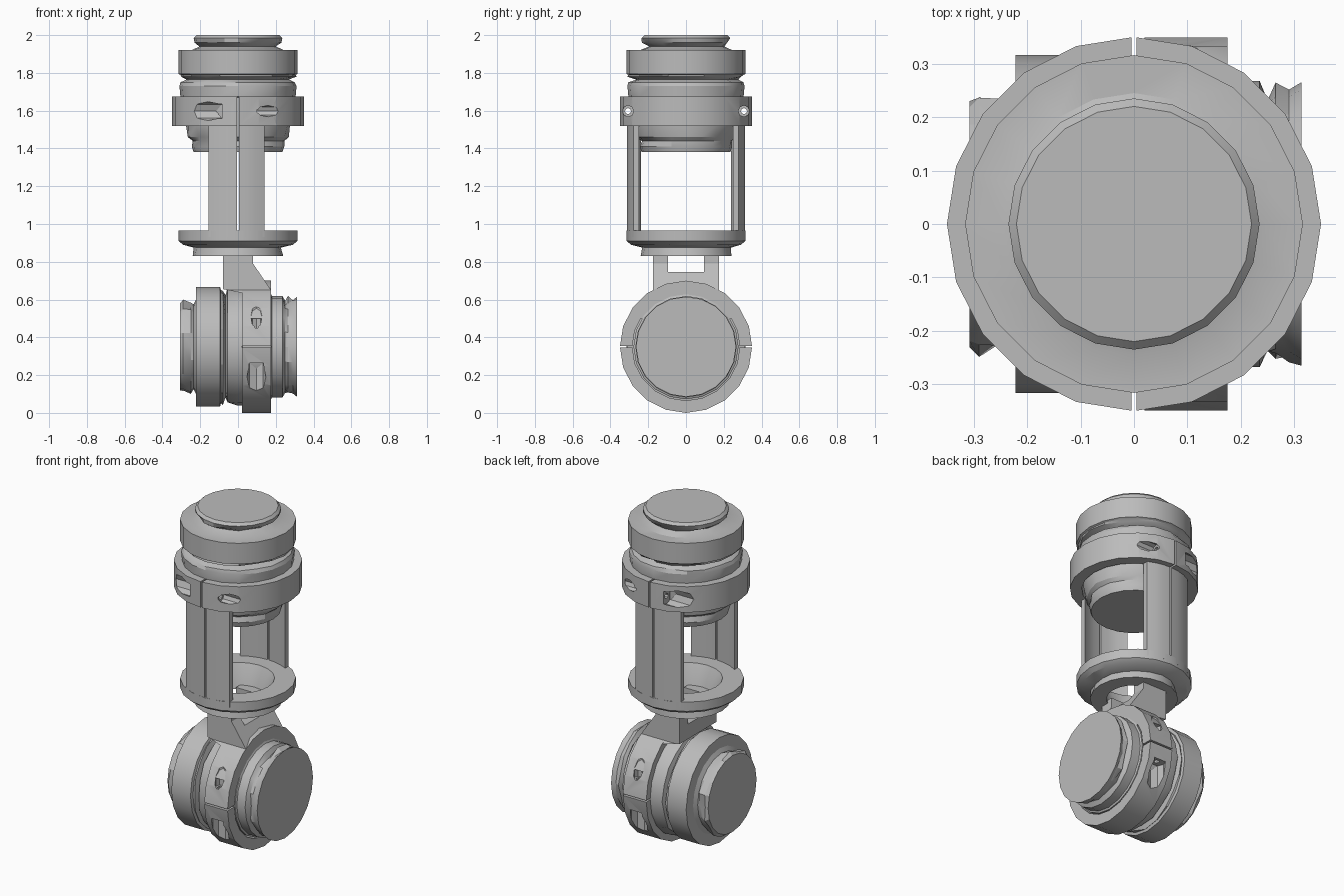
import bpy, bmesh, math, random
from mathutils import Vector

random.seed(4)
if "Cube" in bpy.data.objects:
    bpy.data.objects.remove(bpy.data.objects["Cube"])

grey = bpy.data.materials.new("plain_grey")
grey.use_nodes = True
grey.diffuse_color = (0.5, 0.5, 0.5, 1)
grey.node_tree.nodes["Principled BSDF"].inputs["Base Color"].default_value = (0.5, 0.5, 0.5, 1)

PIVOT = 0.35      # height of the lower joint axis
CLAMP = 0.35      # outer radius of both clamps
BORE = 0.285      # inner radius of both clamps
BOLT = 0.307      # bolt distance from the joint axis


def to_joint(p):
    """Turn a point built around z so that its axis is x, at the lower joint."""
    return Vector((p[2], p[0], p[1] + PIVOT))


def finish(name, bm):
    bmesh.ops.recalc_face_normals(bm, faces=bm.faces)
    mesh = bpy.data.meshes.new(name)
    bm.to_mesh(mesh)
    bm.free()
    ob = bpy.data.objects.new(name, mesh)
    bpy.context.collection.objects.link(ob)
    mesh.materials.append(grey)
    return ob


def smooth(ob, angle=25):
    bpy.ops.object.select_all(action='DESELECT')
    ob.select_set(True)
    bpy.context.view_layer.objects.active = ob
    bpy.ops.object.shade_smooth_by_angle(angle=math.radians(angle))


def lathe(name, profile, sides=20, joint=False, hollow=False):
    """Spin (radius, height[, roughness]) points; hollow closes the loop."""
    bm = bmesh.new()
    rings = []
    for r, h, *rough in profile:
        ring = []
        for i in range(sides):
            a = math.tau * i / sides
            rr = r - (random.uniform(0, rough[0]) if rough else 0)
            p = Vector((rr * math.cos(a), rr * math.sin(a), h))
            ring.append(bm.verts.new(to_joint(p) if joint else p))
        rings.append(ring)
    pairs = list(zip(rings, rings[1:]))
    if hollow:
        pairs.append((rings[-1], rings[0]))
    else:
        bm.faces.new(rings[0])
        bm.faces.new(rings[-1])
    for lo, hi in pairs:
        for i in range(sides):
            j = (i + 1) % sides
            bm.faces.new((lo[i], lo[j], hi[j], hi[i]))
    ob = finish(name, bm)
    smooth(ob)
    return ob


def prism(name, outline, place, start, end):
    """Extrude a 2D outline; place(u, v, w) gives the 3D point."""
    bm = bmesh.new()
    a, b = ([bm.verts.new(place(u, v, w)) for u, v in outline] for w in (start, end))
    bm.faces.new(a)
    bm.faces.new(b)
    for i in range(len(a)):
        j = (i + 1) % len(a)
        bm.faces.new((a[i], a[j], b[j], b[i]))
    return finish(name, bm)


def cut(ob, tool, operation='DIFFERENCE'):
    mod = ob.modifiers.new("cut", 'BOOLEAN')
    mod.object, mod.operation, mod.solver = tool, operation, 'EXACT'
    bpy.ops.object.select_all(action='DESELECT')
    bpy.context.view_layer.objects.active = ob
    ob.select_set(True)
    bpy.ops.object.modifier_apply(modifier=mod.name)
    bpy.data.objects.remove(tool)


def clamp(name, low, high, joint, flip):
    """Split clamp ring with a slit, bolt holes and counterbores on both sides."""
    ring = lathe(name, [(BORE, low), (CLAMP, low), (CLAMP, high), (BORE, high)],
                 joint=joint, hollow=True)
    mid = (low + high) / 2

    def place(u, v, w):
        p = Vector((w * flip, u, v))
        return to_joint(Vector((p.y, p.x, p.z))) if joint else p

    def disc(radius, y):
        return [(y + radius * math.cos(math.tau * i / 8), mid + radius * math.sin(math.tau * i / 8))
                for i in range(8)]

    for side in (-1, 1):
        y = side * BOLT
        slit = [(side * 0.25, low - 0.1), (side * 0.4, low - 0.1),
                (side * 0.4, high + 0.1), (side * 0.25, high + 0.1)]
        for outline, start, end in ((slit, -0.005, 0.005), (disc(0.016, y), -0.4, 0.4),
                                    (disc(0.05, y), -0.4, -0.085), (disc(0.03, y), 0.1, 0.4)):
            if joint:
                # the slit of the lower clamp lies across the level bolt plane
                tool = prism("cutter", outline, lambda u, v, w: Vector((v, u, PIVOT + w * flip)), start, end)
            else:
                tool = prism("cutter", outline, place, start, end)
            cut(ring, tool)
    smooth(ring)
    return ring


# Upper motor: lower end, body, rough groove, collar and top cap
lathe("upper_motor", [
    (0.235, 1.38), (0.245, 1.41), (0.25, 1.44, 0.02), (0.275, 1.46, 0.02), (0.275, 1.52),
    (0.28, 1.67), (0.305, 1.675), (0.31, 1.73), (0.31, 1.75, 0.02), (0.28, 1.765, 0.03),
    (0.31, 1.78, 0.02), (0.305, 1.79), (0.316, 1.795), (0.316, 1.92), (0.245, 1.92),
    (0.205, 1.94, 0.02), (0.235, 1.96, 0.02), (0.235, 1.985), (0.22, 2.0)])
clamp("upper_clamp", 1.52, 1.675, False, 1)

# Split curved legs, front and back
for side, label in ((-1, "front"), (1, "back")):
    for x0, x1, half in ((-0.155, -0.005, "right"), (0.005, 0.14, "left")):
        xs = [x0 + (x1 - x0) * i / 3 for i in range(4)]
        arc = [(x, side * math.sqrt(0.312 ** 2 - x * x)) for x in xs]
        arc += [(x, side * math.sqrt(BORE ** 2 - x * x)) for x in reversed(xs)]
        smooth(prism(label + "_leg_" + half, arc, lambda u, v, w: Vector((u, v, w)), 0.93, 1.54))

# Flange under the legs, with a tapered hole
lathe("base_flange", [
    (0.15, 0.83), (0.24, 0.83), (0.24, 0.875, 0.015), (0.29, 0.89), (0.315, 0.91),
    (0.315, 0.965), (0.2, 0.965), (0.17, 0.9)], hollow=True)

# Forked neck: side outline trimmed by a front outline
half_side = [(0.095, 0.745), (0.095, 0.85), (0.175, 0.85), (0.175, 0.65),
             (0.215, 0.615), (0.27, 0.565), (0.31, 0.5)]
side_outline = half_side + [(-y, z) for y, z in reversed(half_side)]
front_outline = [(-0.08, 0.85), (0.08, 0.85), (0.08, 0.79), (0.175, 0.65),
                 (0.175, 0.4), (0.02, 0.4), (0.02, 0.635), (-0.08, 0.655)]
neck = prism("forked_neck", side_outline, lambda u, v, w: Vector((w, u, v)), -0.2, 0.3)
trim = prism("cutter", front_outline, lambda u, v, w: Vector((u, w, v)), -0.5, 0.5)
cut(neck, trim, 'INTERSECT')
smooth(neck)

# Lower motor lying across the joint
lathe("lower_motor", [
    (0.23, -0.308), (0.25, -0.29, 0.02), (0.25, -0.25, 0.03), (0.225, -0.235), (0.25, -0.222),
    (0.316, -0.222), (0.316, -0.095), (0.3, -0.09), (0.312, -0.08, 0.02), (0.28, -0.067, 0.03),
    (0.312, -0.055, 0.02), (0.312, 0.0), (0.312, 0.02), (0.278, 0.025), (0.278, 0.175),
    (0.268, 0.18), (0.268, 0.235), (0.255, 0.25, 0.03), (0.27, 0.265, 0.03), (0.265, 0.29, 0.02),
    (0.265, 0.313)], joint=True)
clamp("lower_clamp", 0.02, 0.175, True, 1)
